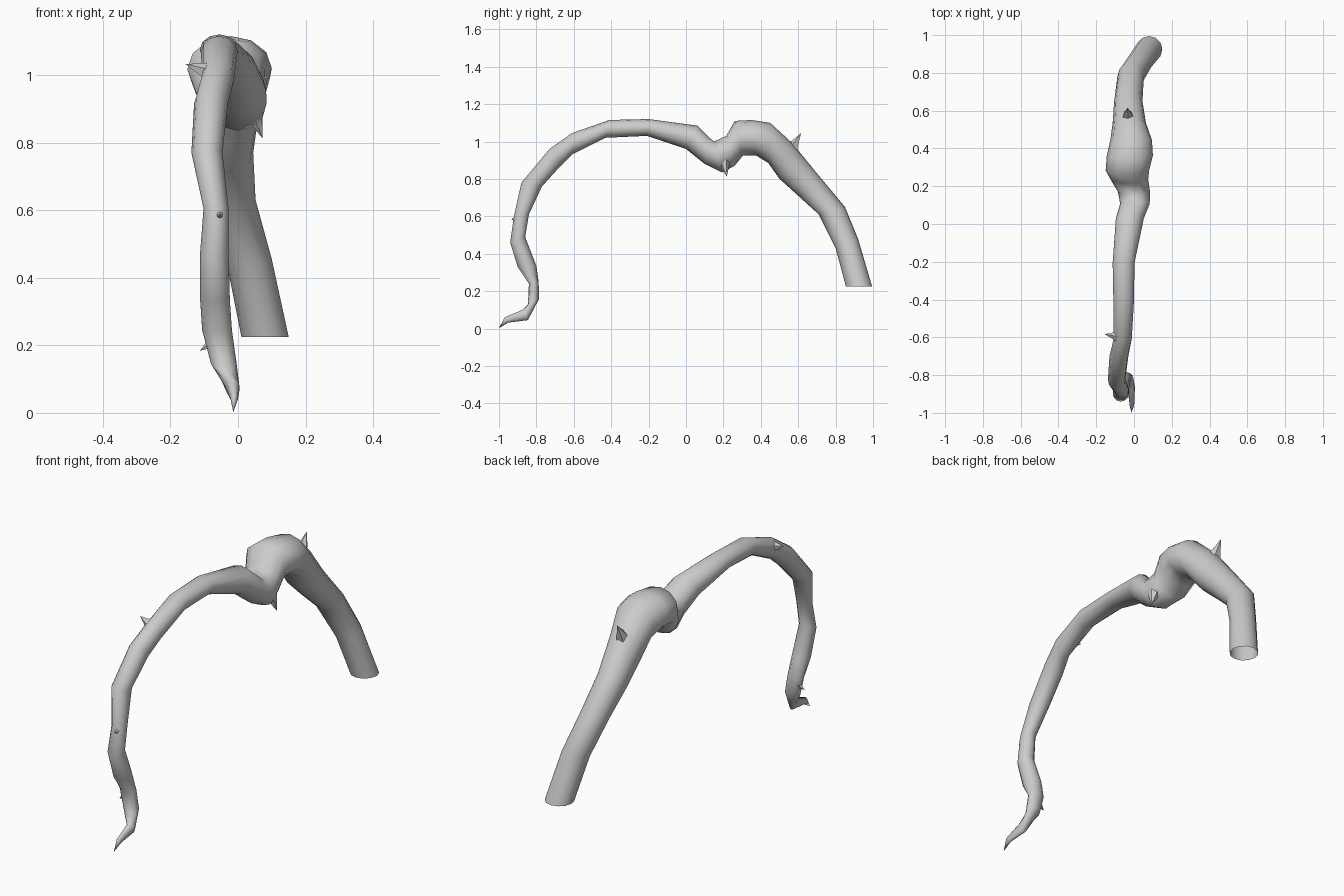
import bpy, bmesh, math
from mathutils import Vector

# Each ring: centre x, half width, outer edge (y, z), inner edge (y, z)
RINGS = [
    (0.080, 0.070, 0.995, 0.225, 0.855, 0.225),
    (0.032, 0.068, 0.92, 0.48, 0.80, 0.43),
    (-0.018, 0.070, 0.85, 0.65, 0.71, 0.61),
    (-0.030, 0.075, 0.70, 0.83, 0.60, 0.71),
    (-0.025, 0.088, 0.57, 0.99, 0.50, 0.80),
    (-0.015, 0.110, 0.45, 1.10, 0.44, 0.885),
    (-0.022, 0.122, 0.35, 1.115, 0.375, 0.925),
    (-0.035, 0.115, 0.26, 1.11, 0.305, 0.925),
    (-0.025, 0.100, 0.215, 1.03, 0.26, 0.87),
    (0.000, 0.085, 0.15, 1.00, 0.19, 0.835),
    (0.005, 0.078, 0.115, 1.03, 0.10, 0.88),
    (-0.022, 0.074, 0.06, 1.085, 0.00, 0.96),
    (-0.055, 0.058, -0.20, 1.12, -0.21, 1.03),
    (-0.055, 0.054, -0.41, 1.115, -0.43, 1.02),
    (-0.060, 0.048, -0.61, 1.045, -0.61, 0.93),
    (-0.080, 0.050, -0.73, 0.96, -0.67, 0.87),
    (-0.092, 0.046, -0.88, 0.78, -0.77, 0.76),
    (-0.065, 0.037, -0.92, 0.60, -0.84, 0.61),
    (-0.070, 0.042, -0.94, 0.46, -0.86, 0.49),
    (-0.068, 0.044, -0.90, 0.33, -0.80, 0.335),
    (-0.062, 0.044, -0.84, 0.24, -0.788, 0.25),
    (-0.042, 0.038, -0.845, 0.13, -0.785, 0.16),
    (-0.015, 0.020, -0.875, 0.10, -0.845, 0.045),
    (-0.011, 0.012, -0.97, 0.06, -0.95, 0.032),
]
SIDES = 12


def finish(name, bm, angle):
    bmesh.ops.recalc_face_normals(bm, faces=bm.faces)
    mesh = bpy.data.meshes.new(name)
    bm.to_mesh(mesh)
    bm.free()
    obj = bpy.data.objects.new(name, mesh)
    bpy.context.collection.objects.link(obj)
    bpy.ops.object.select_all(action='DESELECT')
    obj.select_set(True)
    bpy.context.view_layer.objects.active = obj
    bpy.ops.object.shade_smooth_by_angle(angle=math.radians(angle))
    return obj


# Arching vine stem: skinned rings, open at the root, pointed at the tip
bm = bmesh.new()
loops = []
for x, w, y1, z1, y2, z2 in RINGS:
    a, b = Vector((x, y1, z1)), Vector((x, y2, z2))
    mid, half = (a + b) / 2, (a - b) / 2
    loops.append([bm.verts.new(mid + half * math.cos(t) + Vector((w * math.sin(t), 0, 0)))
                  for t in (2 * math.pi * i / SIDES for i in range(SIDES))])
for r0, r1 in zip(loops, loops[1:]):
    for i in range(SIDES):
        j = (i + 1) % SIDES
        bm.faces.new((r0[i], r0[j], r1[j], r1[i]))
tip = bm.verts.new((-0.014, -1.0, 0.002))
for i in range(SIDES):
    bm.faces.new((loops[-1][i], loops[-1][(i + 1) % SIDES], tip))
finish("vine_stem", bm, 60)


def thorn(name, base, point, radius, sides=6):
    base, point = Vector(base), Vector(point)
    axis = point - base
    bm = bmesh.new()
    bmesh.ops.create_cone(bm, cap_ends=False, segments=sides, radius1=radius,
                          radius2=0, depth=axis.length)
    bmesh.ops.remove_doubles(bm, verts=bm.verts, dist=1e-5)
    bm.transform(axis.to_track_quat('Z', 'Y').to_matrix().to_4x4())
    bmesh.ops.translate(bm, verts=bm.verts, vec=(base + point) / 2)
    finish(name, bm, 30)


# Thorns along the stem
thorn("thorn_upper", (-0.03, 0.55, 0.935), (-0.035, 0.615, 1.045), 0.046, 5)
thorn("thorn_knot", (0.045, 0.205, 0.89), (0.073, 0.218, 0.812), 0.032)
thorn("thorn_side", (-0.09, -0.595, 1.01), (-0.155, -0.583, 1.032), 0.028, 5)
thorn("thorn_front", (-0.055, -0.915, 0.585), (-0.055, -0.935, 0.585), 0.012)
thorn("thorn_lower", (-0.07, -0.81, 0.21), (-0.113, -0.815, 0.184), 0.02, 5)
